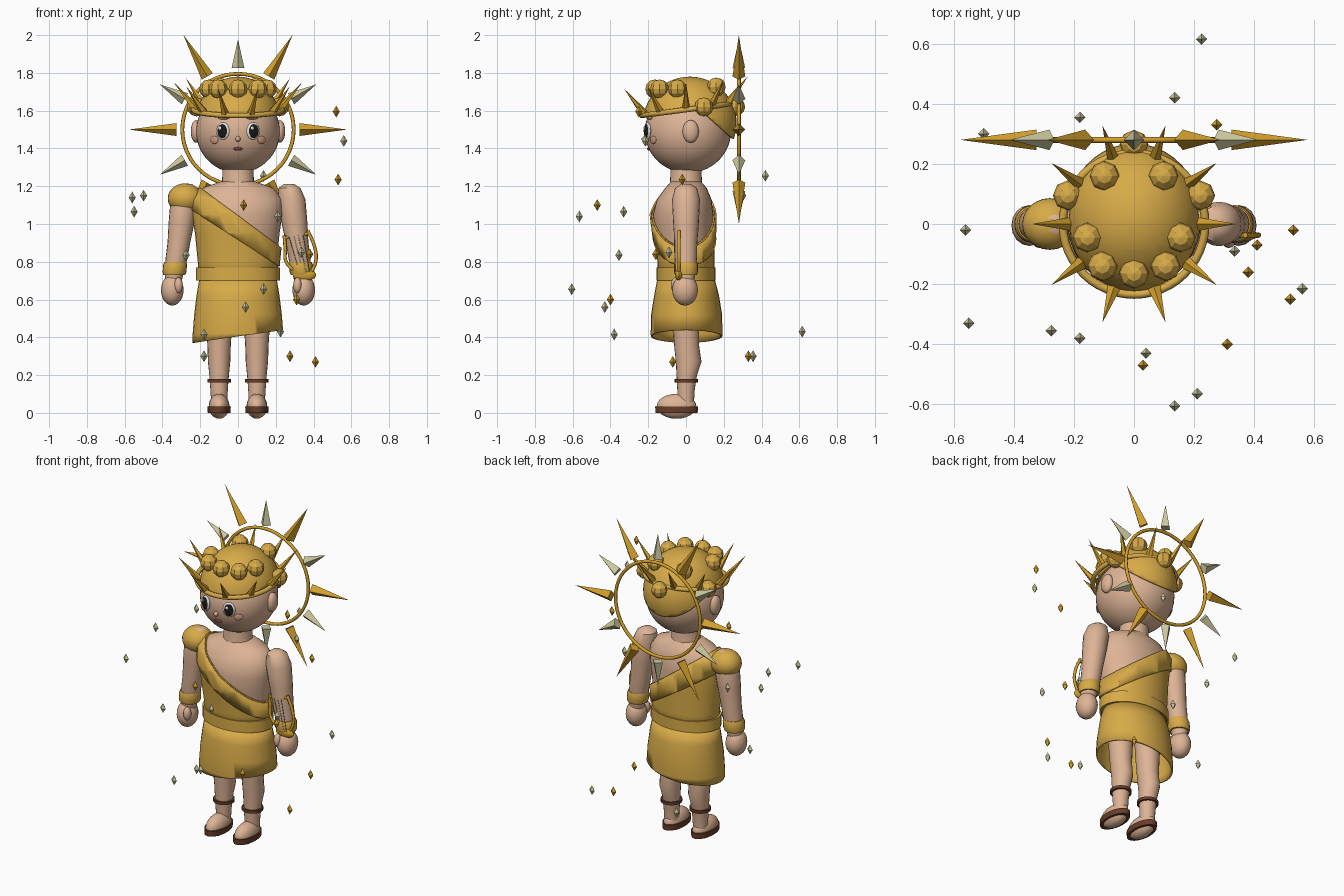
import bpy, bmesh, math
from mathutils import Vector, Matrix

if "Cube" in bpy.data.objects:
    bpy.data.objects.remove(bpy.data.objects["Cube"])


def colour(name, r, g, b):
    m = bpy.data.materials.new(name)
    lin = [((c / 255 + 0.055) / 1.055) ** 2.4 for c in (r, g, b)]
    m.diffuse_color = (*lin, 1)
    m.use_nodes = True
    m.node_tree.nodes["Principled BSDF"].inputs["Base Color"].default_value = m.diffuse_color
    return m


SKIN = colour("skin", 222, 180, 150)
BLUSH = colour("blush", 205, 150, 122)
GOLD = colour("gold", 216, 171, 72)
AMBER = colour("amber", 212, 160, 44)
PALE = colour("pale_gold", 205, 200, 158)
BROWN = colour("leather", 104, 62, 40)
WHITE = colour("white", 240, 240, 238)
BLACK = colour("black", 28, 24, 24)
LIP = colour("lip", 120, 66, 56)


def make(name, bm, mat, smooth=True):
    bmesh.ops.recalc_face_normals(bm, faces=bm.faces)
    me = bpy.data.meshes.new(name)
    bm.to_mesh(me)
    bm.free()
    me.materials.append(mat)
    ob = bpy.data.objects.new(name, me)
    bpy.context.collection.objects.link(ob)
    if smooth:
        bpy.ops.object.select_all(action='DESELECT')
        ob.select_set(True)
        bpy.context.view_layer.objects.active = ob
        bpy.ops.object.shade_smooth_by_angle(angle=math.radians(40))
    return ob


def ball(name, loc, size, mat, u=24, v=16, rot=0, smooth=True):
    bm = bmesh.new()
    bmesh.ops.create_uvsphere(bm, u_segments=u, v_segments=v, radius=1)
    m = Matrix.Translation(loc) @ Matrix.Rotation(rot, 4, 'Z') @ Matrix.Diagonal((*size, 1))
    bm.transform(m)
    return make(name, bm, mat, smooth)


def loft_bm(rings, n=32, cap=True):
    """rings: (z, centre x, centre y, radius x, radius y)"""
    bm = bmesh.new()
    loops = []
    for z, cx, cy, rx, ry in rings:
        loops.append([bm.verts.new((cx + rx * math.cos(2 * math.pi * i / n),
                                    cy + ry * math.sin(2 * math.pi * i / n), z)) for i in range(n)])
    for a, b in zip(loops, loops[1:]):
        for i in range(n):
            j = (i + 1) % n
            bm.faces.new((a[i], a[j], b[j], b[i]))
    if cap:
        bm.faces.new(loops[0])
        bm.faces.new(loops[-1])
    return bm


def cut(bm, co, no, clear=True):
    """slice; clear removes the side the normal points to"""
    bmesh.ops.bisect_plane(bm, geom=bm.verts[:] + bm.edges[:] + bm.faces[:],
                           plane_co=co, plane_no=no, clear_outer=clear)


def spike(name, base, tip, r, mat, n=4, turn=0):
    base, tip = Vector(base), Vector(tip)
    d = tip - base
    bm = bmesh.new()
    bmesh.ops.create_cone(bm, cap_ends=True, segments=n, radius1=r, radius2=0, depth=d.length)
    bm.transform(Matrix.Translation((base + tip) / 2) @ d.to_track_quat('Z', 'Y').to_matrix().to_4x4()
                 @ Matrix.Rotation(turn, 4, 'Z'))
    return make(name, bm, mat, False)


def tube(name, pts, r, mat):
    cu = bpy.data.curves.new(name, 'CURVE')
    cu.dimensions = '3D'
    cu.bevel_depth, cu.bevel_resolution, cu.use_fill_caps = r, 2, True
    sp = cu.splines.new('BEZIER')
    sp.bezier_points.add(len(pts) - 1)
    for p, co in zip(sp.bezier_points, pts):
        p.co = co
        p.handle_left_type = p.handle_right_type = 'AUTO'
    ob = bpy.data.objects.new(name, cu)
    bpy.context.collection.objects.link(ob)
    cu.materials.append(mat)
    bpy.ops.object.select_all(action='DESELECT')
    ob.select_set(True)
    bpy.context.view_layer.objects.active = ob
    bpy.ops.object.convert(target='MESH')


def ring(name, loc, R, r, mat, tilt):
    bpy.ops.mesh.primitive_torus_add(location=loc, rotation=(tilt, 0, 0), major_radius=R, minor_radius=r,
                                     major_segments=48, minor_segments=8)
    ob = bpy.context.object
    ob.name = name
    ob.data.materials.append(mat)
    bpy.ops.object.shade_smooth_by_angle(angle=math.radians(60))


# torso and neck
TORSO = [(.68, 0, 0, .195, .14), (.8, 0, 0, .205, .143), (.95, 0, -.01, .22, .152), (1.05, 0, -.015, .235, .16),
         (1.13, 0, -.01, .235, .145), (1.19, 0, 0, .19, .11), (1.225, 0, 0, .09, .08)]
make("torso", loft_bm(TORSO), SKIN)
make("neck", loft_bm([(1.17, 0, 0, .1, .095), (1.22, 0, 0, .084, .084), (1.31, 0, 0, .082, .082)]), SKIN)


# draped tunic: the same body, slightly larger, cut on a slant
def drape(name, grow, low):
    bm = loft_bm([(z, x, y, rx + grow, ry + grow) for z, x, y, rx, ry in TORSO], cap=False)
    cut(bm, (0, 0, 1.045), (.74, 0, 1))
    if low:
        cut(bm, (0, 0, low), (-.64, 0, -1))
    ob = make(name, bm, GOLD)
    mod = ob.modifiers.new("cloth", 'SOLIDIFY')
    mod.thickness = .008


drape("tunic", .008, None)
drape("tunic_fold", .018, .917)
ball("shoulder_drape", (-.28, 0, 1.135), (.092, .086, .08), GOLD)

# belt and skirt with slanted hem
make("belt", loft_bm([(.7, 0, 0, .222, .156), (.77, 0, 0, .222, .156)]), GOLD)
bm = loft_bm([(.35, 0, .003, .243, .186), (.42, 0, .003, .24, .19), (.52, 0, .003, .232, .188),
              (.62, 0, .003, .22, .172), (.71, 0, 0, .205, .152)], cap=False)
cut(bm, (0, 0, .405), (.14, 0, -1))
make("skirt", bm, GOLD).modifiers.new("cloth", 'SOLIDIFY').thickness = .01

for s, side in ((-1, "left"), (1, "right")):
    # arm, cuff, hand
    arm = [(1.213, .27, .025), (1.19, .273, .058), (1.13, .283, .074), (1.0, .3, .068), (.9, .313, .06),
           (.82, .325, .058), (.74, .337, .05), (.69, .343, .043)]
    make(side + "_arm", loft_bm([(z, s * x, 0, r, r) for z, x, r in arm], 20), SKIN)
    make(side + "_cuff", loft_bm([(.73, s * .338, 0, .058, .058), (.745, s * .336, 0, .063, .063),
                                  (.785, s * .333, 0, .063, .063), (.8, s * .331, 0, .058, .058)], 20), GOLD)
    ball(side + "_hand", (s * .348, -.005, .65), (.06, .068, .082), SKIN, 16, 12)
    ball(side + "_thumb", (s * .315, -.055, .675), (.023, .025, .042), SKIN, 12, 8)
    # leg, ankle strap, foot, sole
    leg = [(.05, 0, .042, .042), (.12, 0, .046, .046), (.2, .004, .052, .054), (.27, .014, .059, .068),
           (.36, .003, .062, .066), (.48, 0, .07, .07), (.64, 0, .078, .078)]
    make(side + "_leg", loft_bm([(z, s * .1, cy, rx, ry) for z, cy, rx, ry in leg], 20), SKIN)
    make(side + "_ankle_strap", loft_bm([(.162, s * .1, .002, .062, .062), (.18, s * .1, .002, .062, .062)], 20), BROWN)
    ball(side + "_foot", (s * .1, -.05, .035), (.055, .105, .066), SKIN, 20, 12)
    make(side + "_sole", loft_bm([(0, s * .1, -.05, .06, .112), (.034, s * .1, -.05, .062, .113)], 24), BROWN)

# head, ears, face
HC, HR = Vector((0, .01, 1.49)), Vector((.222, .228, .22))
ball("head", HC, HR, SKIN, 40, 28)


def face_y(x, z):
    return HC.y - HR.y * math.sqrt(1 - (x / HR.x) ** 2 - ((z - HC.z) / HR.z) ** 2)


def feature(name, x, z, size, mat, out=0.0):
    turn = math.atan2(x / HR.x ** 2, (HC.y - face_y(x, z)) / HR.y ** 2)
    n = Vector((math.sin(turn), -math.cos(turn), 0))
    ball(name, Vector((x, face_y(x, z), z)) + n * out, size, mat, 20, 12, turn)


for s, side in ((-1, "left"), (1, "right")):
    ball(side + "_ear", (s * .222, .025, 1.49), (.028, .043, .06), SKIN, 16, 12)
    feature(side + "_eye", s * .08, 1.492, (.037, .014, .046), WHITE)
    feature(side + "_iris", s * .08, 1.492, (.027, .008, .037), BLACK, .0095)
    feature(side + "_eye_glint", s * .08 - .009, 1.507, (.009, .005, .01), WHITE, .015)
    feature(side + "_brow", s * .075, 1.562, (.033, .01, .009), GOLD, .002)
    feature(side + "_cheek", s * .125, 1.445, (.026, .007, .021), BLUSH, .001)
feature("nose", 0, 1.45, (.013, .018, .015), SKIN, .003)
feature("mouth", 0, 1.398, (.024, .008, .009), LIP, .001)

# hair cap: level edge in front, sloping down at the back
bm = bmesh.new()
bmesh.ops.create_uvsphere(bm, u_segments=40, v_segments=28, radius=1)
bm.transform(Matrix.Translation((0, .02, 1.535)) @ Matrix.Diagonal((.226, .248, .245, 1)))
cut(bm, (0, 0, 1.6), (0, -.13, 1), False)
cut(bm, (0, .05, 1.63), (0, .9, 1), False)
low = []
for f in bm.faces:
    c = f.calc_center_median()
    if c.z < min(1.6 + .13 * c.y, 1.63 - .9 * (c.y - .05)):
        low.append(f)
bmesh.ops.delete(bm, geom=low, context='FACES')
mod = make("hair_cap", bm, GOLD).modifiers.new("thickness", 'SOLIDIFY')
mod.thickness = .012

# curls
ball("curl_front", (0, -.165, 1.715), (.05, .05, .05), GOLD, 8, 6, smooth=False)
ball("curl_back", (0, .265, 1.62), (.048, .048, .048), GOLD, 8, 6, smooth=False)
for s in (-1, 1):
    for x, y, z in ((.105, -.14, 1.715), (.155, -.045, 1.715), (.098, .16, 1.725), (.22, .095, 1.62)):
        ball("curl", (s * x, y, z), (.05, .05, .05), GOLD, 8, 6, smooth=False)

# crown band and spikes
ring("crown_band", (0, .0, 1.605), .237, .014, GOLD, .13)
for i in range(10):
    a = math.radians(36 * i)
    c, t = math.cos(a), math.sin(a)
    spike("crown_spike", (.22 * c, .225 * t, 1.605 + .03 * t), (.34 * c, .345 * t, 1.75 + .035 * t), .023, AMBER, 5)

# halo ring with alternating long and short rays
ring("halo_ring", (0, .28, 1.5), .295, .01, AMBER, math.pi / 2)
for i in range(12):
    a = math.radians(30 * i)
    d = Vector((math.cos(a), 0, math.sin(a)))
    o = Vector((0, .28, 1.5))
    long = i % 2 == 0
    spike("halo_ray", o + d * .325, o + d * (.578 if long else .478), .034, AMBER if long else PALE, 4)

# lyre at the right forearm
Y = -.037
tube("lyre_outer_arm", [(.385, Y, .735), (.413, Y, .81), (.405, Y, .88), (.37, Y, .965)], .009, AMBER)
tube("lyre_inner_arm", [(.32, Y, .735), (.255, Y, .8), (.25, Y, .87), (.245, Y, .94)], .009, AMBER)
tube("lyre_crossbar", [(.24, Y, .925), (.375, Y, .95)], .008, AMBER)
ball("lyre_base", (.352, Y, .73), (.062, .02, .032), AMBER, 16, 10)
for i in range(4):
    tube("lyre_string", [(.27 + .025 * i, -.062, .932 + .004 * i), (.325 + .018 * i, -.058, .745)], .002, PALE)

# floating sparkles
SPARKS = {
    AMBER: [(.52, -.25, 1.595), (.53, -.02, 1.235), (.03, -.47, 1.1), (.38, -.16, .84), (.31, -.4, .6),
            (.275, .33, .3), (.41, -.07, .27)],
    PALE: [(.56, -.215, 1.44), (-.56, -.02, 1.14), (-.5, .3, 1.15), (-.55, -.33, 1.065), (.135, .42, 1.255),
           (.21, -.565, 1.04), (.335, -.09, .85), (-.275, -.355, .835), (.135, -.605, .655), (.04, -.43, .56),
           (-.18, -.38, .415), (-.18, .355, .3), (.225, .615, .43)]}
for mat, places in SPARKS.items():
    for p in places:
        ball("sparkle", p, (.019, .019, .031), mat, 4, 2, smooth=False)
